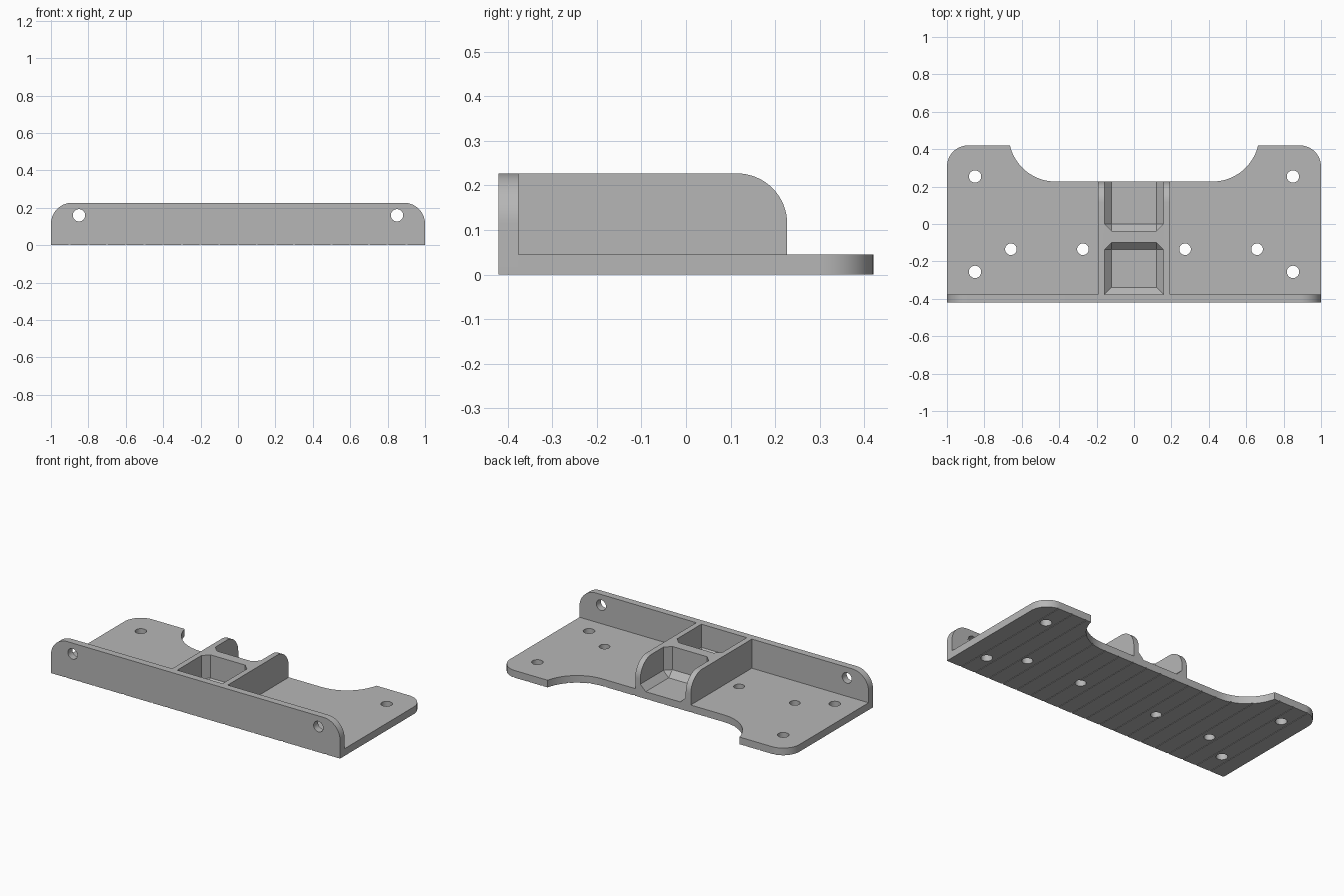
import bpy, bmesh
from math import cos, sin, radians
from mathutils import Vector, Matrix

cube = bpy.data.objects.get("Cube")
if cube:
    bpy.data.objects.remove(cube)

grey = bpy.data.materials.new("plain grey")
grey.use_nodes = True
grey.diffuse_color = (0.47, 0.47, 0.47, 1)
grey.node_tree.nodes["Principled BSDF"].inputs["Base Color"].default_value = grey.diffuse_color

FRONT, WALL, BACK, NOTCH = -0.42, -0.376, 0.42, 0.227
THICK, HEIGHT, ROUND = 0.045, 0.227, 0.113
CHAMFER, POCKET, RIB = 0.037, 0.157, 0.192


def arc(cx, cy, r, start, end, steps=16):
    angles = [radians(start + (end - start) * i / steps) for i in range(steps + 1)]
    return [(cx + r * cos(a), cy + r * sin(a)) for a in angles]


def mirrored(half):
    return half + [(-x, y) for x, y in reversed(half)]


def make_object(name, bm):
    bmesh.ops.recalc_face_normals(bm, faces=bm.faces)
    mesh = bpy.data.meshes.new(name)
    bm.to_mesh(mesh)
    bm.free()
    mesh.materials.append(grey)
    obj = bpy.data.objects.new(name, mesh)
    bpy.context.collection.objects.link(obj)
    return obj


def prism(name, outline, place, depth):
    """Extrude a flat outline; place maps its two coordinates into space."""
    bm = bmesh.new()
    face = bm.faces.new([bm.verts.new(place(u, v)) for u, v in outline])
    solid = bmesh.ops.extrude_face_region(bm, geom=[face])
    moved = [g for g in solid["geom"] if isinstance(g, bmesh.types.BMVert)]
    bmesh.ops.translate(bm, verts=moved, vec=Vector(depth))
    return make_object(name, bm)


def add_box(bm, low, high):
    low, high = Vector(low), Vector(high)
    matrix = Matrix.Translation((low + high) / 2) @ Matrix.Diagonal((*(high - low), 1))
    bmesh.ops.create_cube(bm, size=1, matrix=matrix)


def hole_cutter(centres, radius, turn):
    bm = bmesh.new()
    for c in centres:
        bmesh.ops.create_cone(bm, cap_ends=True, segments=32, radius1=radius, radius2=radius,
                              depth=0.2, matrix=Matrix.Translation(c) @ turn)
    return make_object("hole_cutter", bm)


def groove_cutter():
    bm = bmesh.new()
    for i in range(-9, 10):
        add_box(bm, (i * 0.1 - 0.005, -1, -0.05), (i * 0.1 + 0.005, 1, 0.003))
    return make_object("groove_cutter", bm)


def pocket_cutter(y0, y1, is_chamfered):
    bm = bmesh.new()
    add_box(bm, (-POCKET, y0, THICK), (POCKET, y1, 0.4))
    edges = [e for e in bm.edges if is_chamfered(*(v.co for v in e.verts))]
    bmesh.ops.bevel(bm, geom=edges, offset=CHAMFER, segments=1, affect='EDGES')
    return make_object("pocket_cutter", bm)


def carve(obj, cutters):
    """Cut all the cutters out of the object, bake the result and smooth it."""
    for cutter in cutters:
        mod = obj.modifiers.new("cut", 'BOOLEAN')
        mod.operation, mod.solver, mod.object = 'DIFFERENCE', 'EXACT', cutter
    graph = bpy.context.evaluated_depsgraph_get()
    mesh = bpy.data.meshes.new_from_object(obj.evaluated_get(graph))
    obj.modifiers.clear()
    obj.data = mesh
    for cutter in cutters:
        bpy.data.objects.remove(cutter)
    bpy.ops.object.select_all(action='DESELECT')
    obj.select_set(True)
    bpy.context.view_layer.objects.active = obj
    bpy.ops.object.shade_smooth_by_angle(angle=radians(30))


# Base plate: rounded rear tabs, curved rear notch, screw holes, grooved underside
half = [(1, WALL)] + arc(1 - ROUND, BACK - ROUND, ROUND, 0, 90)
half += arc(0.42, NOTCH + 0.25, 0.25, -13.2, -90)
plate = prism("base_plate", mirrored(half), lambda x, y: (x, y, 0), (0, 0, THICK))
sides = (-1, 1)
big = [(s * 0.85, y, 0) for s in sides for y in (-0.256, 0.254)]
small = [(s * x, -0.135, 0) for s in sides for x in (0.273, 0.658)]
carve(plate, [hole_cutter(big, 0.033, Matrix()), hole_cutter(small, 0.031, Matrix()),
              groove_cutter()])

# Front wall: rounded upper corners and two cross holes
half = [(1, 0)] + arc(1 - ROUND, HEIGHT - ROUND, ROUND, 0, 90)
wall = prism("front_wall", mirrored(half), lambda x, z: (x, FRONT, z), (0, WALL - FRONT, 0))
holes = [(s * 0.85, FRONT, 0.16) for s in sides]
carve(wall, [hole_cutter(holes, 0.033, Matrix.Rotation(radians(90), 4, 'X')), groove_cutter()])

# Centre ribs and cross wall: one rounded block with a closed and an open pocket
outline = [(WALL, 0.02), (NOTCH, 0.02)]
outline += arc(NOTCH - ROUND, HEIGHT - ROUND, ROUND, 0, 90) + [(WALL, HEIGHT)]
block = prism("centre_ribs", outline, lambda y, z: (-RIB, y, z), (2 * RIB, 0, 0))


def front_edges(a, b):
    floor = a.z < 0.1 and b.z < 0.1
    return floor or (a.y > -0.2 and b.y > -0.2 and abs(a.z - b.z) > 0.1)


def rear_edges(a, b):
    floor = a.z < 0.1 and b.z < 0.1 and not (a.y > 0.3 and b.y > 0.3)
    return floor or (a.y < 0 and b.y < 0 and abs(a.z - b.z) > 0.1)


carve(block, [pocket_cutter(WALL, -0.1, front_edges), pocket_cutter(-0.037, 0.4, rear_edges)])
